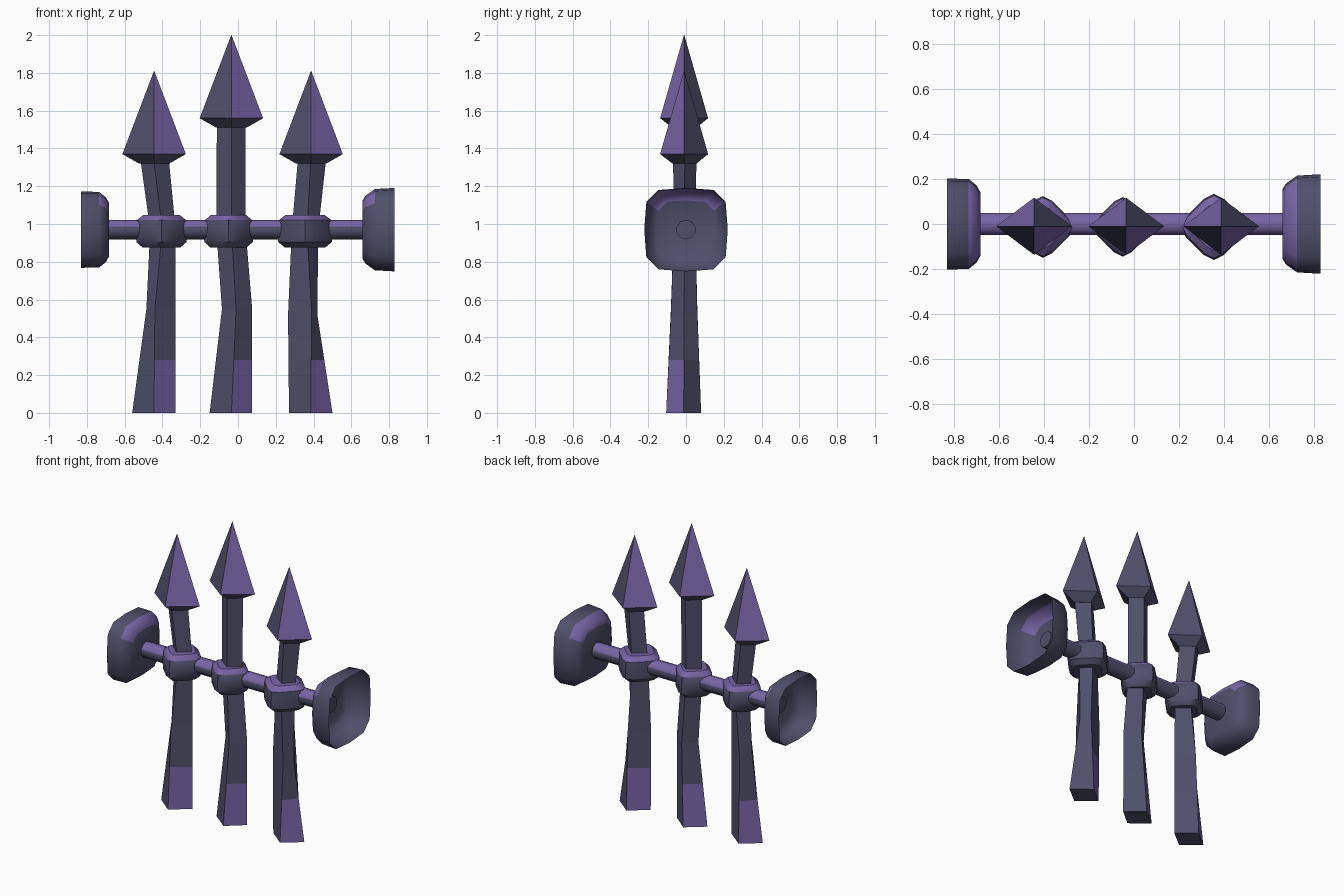
import bpy, bmesh, math
from mathutils import Vector

if "Cube" in bpy.data.objects:
    bpy.data.objects.remove(bpy.data.objects["Cube"])


def material(name, rgb):
    m = bpy.data.materials.new(name)
    m.diffuse_color = (*rgb, 1)
    m.use_nodes = True
    m.node_tree.nodes["Principled BSDF"].inputs["Base Color"].default_value = m.diffuse_color
    return m


MATS = [material("slate", (0.080, 0.078, 0.145)),
        material("purple", (0.185, 0.130, 0.385))]


def loft(name, sections, purple, cap_start=True, cap_end=True, smooth=None):
    """Skin a list of point loops; purple(centre, normal) picks the second colour."""
    bm = bmesh.new()
    loops = [[bm.verts.new(p) for p in s] for s in sections]
    for a, b in zip(loops, loops[1:]):
        n = len(a)
        for i in range(n):
            j = (i + 1) % n
            bm.faces.new((a[i], a[j], b[j], b[i]))
    if cap_start:
        bm.faces.new(loops[0][::-1])
    if cap_end:
        bm.faces.new(loops[-1])
    bmesh.ops.remove_doubles(bm, verts=bm.verts, dist=1e-5)
    bmesh.ops.recalc_face_normals(bm, faces=bm.faces)
    bm.normal_update()
    for f in bm.faces:
        f.material_index = int(purple(f.calc_center_median(), f.normal))
    me = bpy.data.meshes.new(name)
    bm.to_mesh(me)
    bm.free()
    for m in MATS:
        me.materials.append(m)
    ob = bpy.data.objects.new(name, me)
    bpy.context.collection.objects.link(ob)
    if smooth:
        bpy.ops.object.select_all(action='DESELECT')
        ob.select_set(True)
        bpy.context.view_layer.objects.active = ob
        bpy.ops.object.shade_smooth_by_angle(angle=math.radians(smooth))
    return ob


def diamond(x0, x1, xm, y0, y1, z):
    ym = (y0 + y1) / 2
    return [(x1, ym, z), (xm, y1, z), (x0, ym, z), (xm, y0, z)]


def rounded(quarter):
    """Turn one quarter of an outline into a full 4-way symmetric loop."""
    out = []
    for k in range(4):
        for u, v in quarter:
            for _ in range(k):
                u, v = -v, u
            out.append((u, v))
    return out


SQUARE = rounded([(1, 0), (0.95, 0.66), (0.66, 0.95)])
LOZENGE = rounded([(1, 0), (0.85, 0.30), (0.30, 0.85)])


def diagonal(n):
    return n.x * n.y < -0.05


# left edge, right edge and ridge of each bent shaft: (z, x0, x1, ridge)
SHAFTS = {
    "left": [(0, -.56, -.33, -.445), (.55, -.485, -.33, -.44),
             (.97, -.465, -.33, -.40), (1.33, -.515, -.365, -.445)],
    "middle": [(0, -.15, .075, -.035), (.55, -.085, .075, -.01),
               (.97, -.115, .04, -.035), (1.52, -.112, .04, -.035)],
    "right": [(0, .27, .50, .385), (.52, .265, .42, .39),
              (.97, .285, .425, .365), (1.33, .316, .465, .385)],
}
DEPTH = [(-.105, .08), (-.08, .06), (-.065, .05), (-.068, .055)]

for side, rows in SHAFTS.items():
    secs = [diamond(x0, x1, xm, *d, z) for (z, x0, x1, xm), d in zip(rows, DEPTH)]
    # extra loop where the painted foot ends
    t = 0.28 / rows[1][0]
    foot = [Vector(a).lerp(Vector(b), t) for a, b in zip(secs[0], secs[1])]
    secs.insert(1, foot)
    loft(side + "_shaft", secs,
         lambda c, n: c.z < 0.27 and abs(n.z) < 0.9 and diagonal(n))

# spear heads
for side, xc, zb, zt in (("left", -.444, 1.32, 1.81), ("middle", -.035, 1.51, 2.0),
                         ("right", .387, 1.32, 1.81)):
    loft(side + "_spear_head",
         [diamond(xc - .08, xc + .08, xc, -.072, .055, zb),
          diamond(xc - .168, xc + .168, xc, -.137, .117, zb + .05),
          diamond(xc - .001, xc + .001, xc, -.011, -.009, zt)],
         lambda c, n: n.z > 0 and diagonal(n))

# knuckles where the shafts cross the bar
for side, xc, rx in (("left", -.405, .137), ("middle", -.05, .132), ("right", .355, .147)):
    prof = [(.875, .72), (.905, .97), (.96, 1), (1.02, .95), (1.048, .70)]
    loft(side + "_knuckle",
         [[(xc + u * rx * s, -.013 + v * rx * s, z) for u, v in LOZENGE]
          for z, s in prof],
         lambda c, n: c.z > 1.02, smooth=40)

# cross bar
ring = [(math.cos(a) * .052, .97 + math.sin(a) * .052)
        for a in (math.tau * (i + .5) / 10 for i in range(10))]
loft("cross_bar", [[(x, y, z) for y, z in ring] for x in (-.71, .70)],
     lambda c, n: n.z > 0.4, smooth=40)

# open end cups
for side, prof in (("left", [(-.682, .14), (-.70, .172), (-.735, .20), (-.83, .202)]),
                   ("right", [(.66, .155), (.675, .18), (.725, .215), (.828, .221)])):
    loft(side + "_end_cup",
         [[(x, u * r, .97 + v * r) for u, v in SQUARE] for x, r in prof],
         lambda c, n: abs(n.x) < 0.97 and abs(n.x) > 0.15 and c.z > 1.06,
         cap_end=False, smooth=50)
